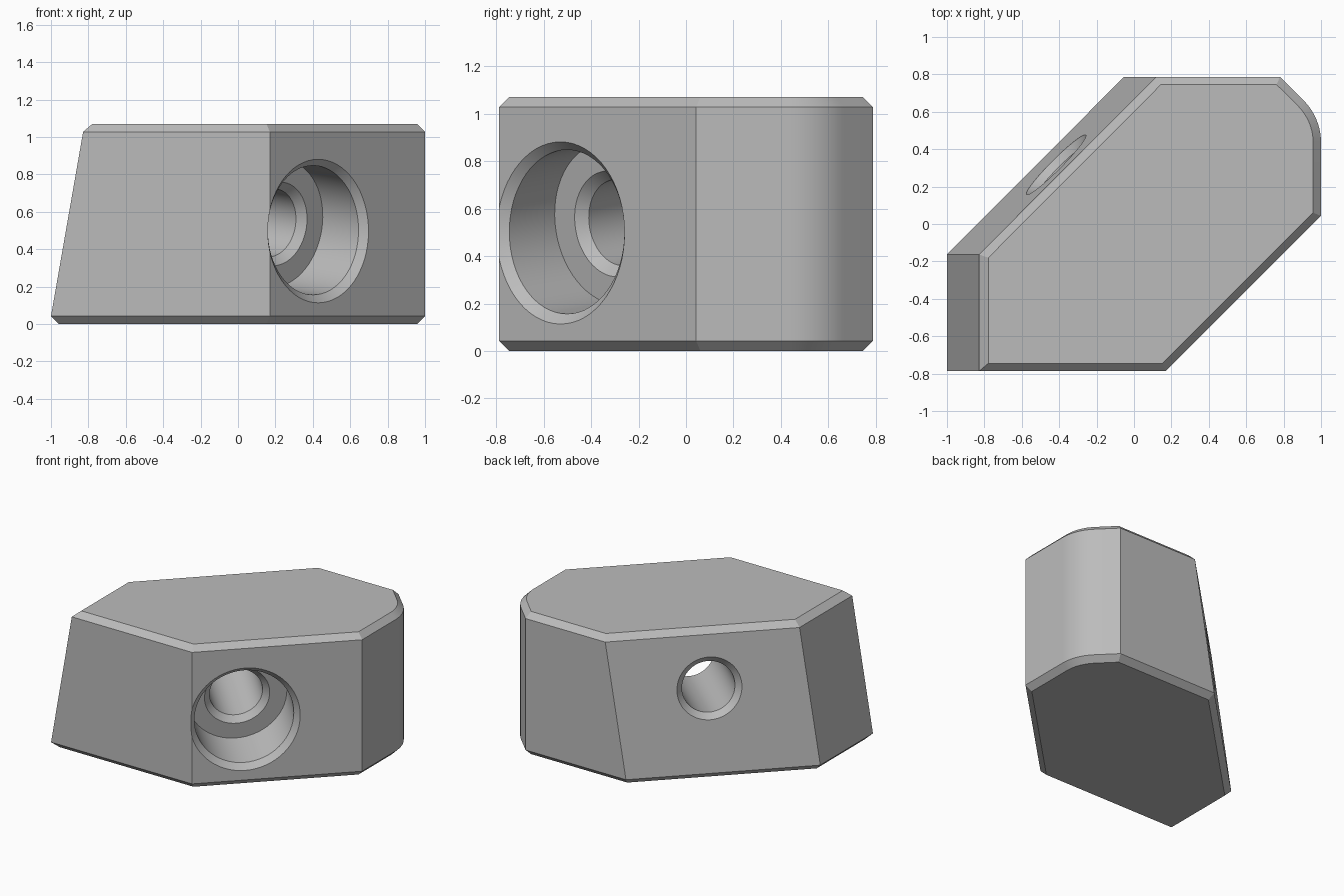
import bpy, bmesh, math
from mathutils import Vector

if "Cube" in bpy.data.objects:
    bpy.data.objects.remove(bpy.data.objects["Cube"])

HEIGHT, CHAMFER, LEAN, HALF_Y = 1.07, 0.042, 0.172, 0.787

grey = bpy.data.materials.new("plain_grey")
grey.use_nodes = True
grey.diffuse_color = (0.5, 0.5, 0.5, 1)
grey.node_tree.nodes["Principled BSDF"].inputs["Base Color"].default_value = grey.diffuse_color


def loft(name, rings):
    """Closed solid through a stack of rings with equal point counts."""
    bm = bmesh.new()
    loops = [[bm.verts.new(p) for p in ring] for ring in rings]
    n = len(loops[0])
    for a, b in zip(loops, loops[1:]):
        for i in range(n):
            j = (i + 1) % n
            bm.faces.new((a[i], a[j], b[j], b[i]))
    bm.faces.new(loops[0][::-1])
    bm.faces.new(loops[-1])
    bmesh.ops.recalc_face_normals(bm, faces=bm.faces)
    mesh = bpy.data.meshes.new(name)
    bm.to_mesh(mesh)
    bm.free()
    mesh.materials.append(grey)
    obj = bpy.data.objects.new(name, mesh)
    bpy.context.collection.objects.link(obj)
    return obj


def outline(lean):
    """Counter-clockwise plan; the left side and long diagonal lean inwards."""
    pts = [(-1 + lean, -HALF_Y), (0.17, -HALF_Y), (1, 0.043)]
    radius, y0, steps = 0.32, 0.435, 10
    for i in range(steps + 1):
        a = math.radians(45) * i / steps
        pts.append((1 - radius + radius * math.cos(a), y0 + radius * math.sin(a)))
    pts += [(0.78, HALF_Y), (-0.053 + lean, HALF_Y), (-1 + lean, -0.163)]
    return [Vector(p) for p in pts]


def inset(pts, d):
    """Mitred inward offset of a counter-clockwise polygon."""
    out = []
    for i, p in enumerate(pts):
        e1 = (p - pts[i - 1]).normalized()
        e2 = (pts[(i + 1) % len(pts)] - p).normalized()
        n1, n2 = Vector((-e1.y, e1.x)), Vector((-e2.y, e2.x))
        out.append(p + (n1 + n2) * d / (1 + n1.dot(n2)))
    return out


# Block with chamfered top and bottom
levels = [(0, 0, CHAMFER), (CHAMFER, 0, 0),
          (HEIGHT - CHAMFER, LEAN, 0), (HEIGHT, LEAN + 0.007, CHAMFER)]
block = loft("chamfered_block",
             [[(p.x, p.y, z) for p in inset(outline(lean), d)] for z, lean, d in levels])

# Stepped bolt hole, square to the leaning diagonal face
tilt = math.atan(LEAN / math.sqrt(2) / (HEIGHT - 2 * CHAMFER))
out = Vector((1, -1, 0)).normalized()
side = Vector((1, 1, 0)).normalized()
up = Vector((0, 0, 1))
axis = out * math.cos(tilt) - up * math.sin(tilt)
rise = out * math.sin(tilt) + up * math.cos(tilt)
mouth = Vector((0.43, -0.53, 0.497))
WIDE, NARROW, DEPTH, LENGTH = 0.343, 0.183, 0.315, 1.207


def ring(depth, radius, shear=0.0, n=64):
    pts = []
    for i in range(n):
        a = 2 * math.pi * i / n
        h = radius * math.sin(a)
        pts.append(mouth - axis * (depth + h * shear) + side * radius * math.cos(a) + rise * h)
    return pts


slope = math.tan(tilt)
cutter = loft("bolt_hole_cutter", [
    ring(-0.04, WIDE + 0.08, slope),
    ring(0.04, WIDE, slope),
    ring(DEPTH, WIDE),
    ring(DEPTH, NARROW + 0.042),
    ring(DEPTH + 0.042, NARROW),
    ring(LENGTH - 0.042, NARROW),
    ring(LENGTH + 0.04, NARROW + 0.082),
])
cutter.hide_render = True

# Cut the hole, then smooth only the curved walls
bpy.ops.object.select_all(action='DESELECT')
block.select_set(True)
bpy.context.view_layer.objects.active = block
cut = block.modifiers.new("bolt_hole", 'BOOLEAN')
cut.operation = 'DIFFERENCE'
cut.solver = 'EXACT'
cut.object = cutter
bpy.ops.object.modifier_apply(modifier=cut.name)
bpy.data.objects.remove(cutter)
bpy.ops.object.shade_smooth_by_angle(angle=math.radians(25))
